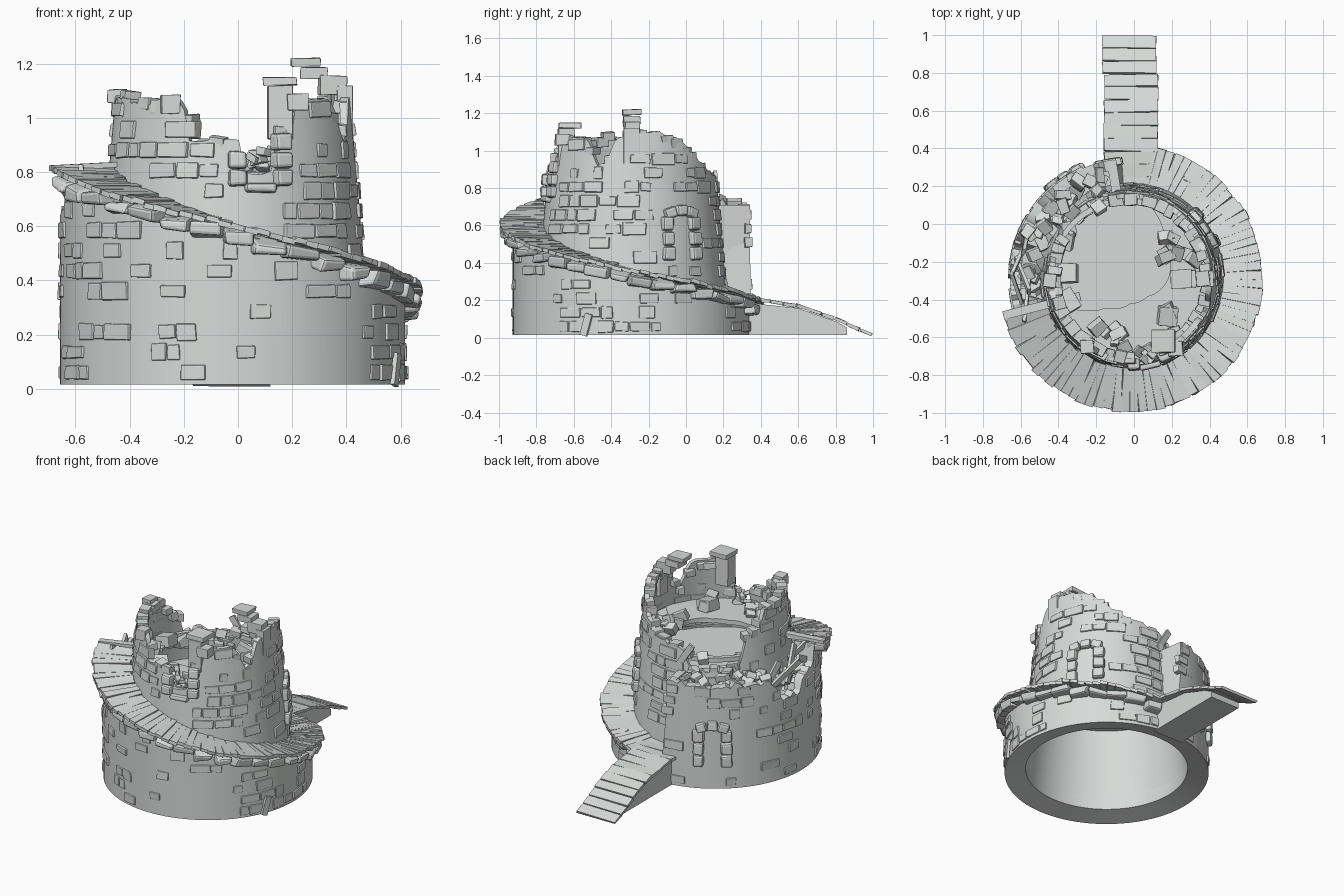
import bpy, bmesh, math, random
from mathutils import Matrix, Vector

random.seed(7)
if "Cube" in bpy.data.objects:
    bpy.data.objects.remove(bpy.data.objects["Cube"], do_unlink=True)

CX, CY = -0.02, -0.29
U = random.uniform

COLOUR = (0.68, 0.71, 0.69, 1)
STONE = bpy.data.materials.new("pale_stone")
STONE.use_nodes = True
STONE.diffuse_color = COLOUR
STONE.node_tree.nodes["Principled BSDF"].inputs["Base Color"].default_value = COLOUR


def finish(name, bm, bevel=0, smooth=False):
    bmesh.ops.recalc_face_normals(bm, faces=bm.faces)
    me = bpy.data.meshes.new(name)
    bm.to_mesh(me)
    bm.free()
    me.materials.append(STONE)
    ob = bpy.data.objects.new(name, me)
    bpy.context.collection.objects.link(ob)
    if bevel:
        mod = ob.modifiers.new("worn_edges", "BEVEL")
        mod.width, mod.segments = bevel, 2
    if smooth:
        bpy.ops.object.select_all(action="DESELECT")
        ob.select_set(True)
        bpy.context.view_layer.objects.active = ob
        bpy.ops.object.shade_smooth_by_angle(angle=math.radians(35))
    return ob


def lerp(table, a):
    for (a0, v0), (a1, v1) in zip(table, table[1:]):
        if a0 <= a <= a1:
            return v0 + (v1 - v0) * (a - a0) / (a1 - a0)
    return table[0][1] if a < table[0][0] else table[-1][1]


def wrap(a):
    return (a + 180) % 360 - 180


def at(az, r, z):
    """Frame on the tower: local x outward, y tangential, z up."""
    a = math.radians(az)
    return Matrix.Translation((CX + r * math.cos(a), CY + r * math.sin(a), z)) @ Matrix.Rotation(a, 4, "Z")


def block(bm, frame, size, rot=(0, 0, 0), taper=(1, 1), jitter=0):
    verts = bmesh.ops.create_cube(bm, size=1)["verts"]
    for v in verts:
        if v.co.x > 0:
            v.co.y *= taper[0]
            v.co.z *= taper[1]
        v.co = Vector([c * s + U(-jitter, jitter) for c, s in zip(v.co, size)])
    m = frame.copy()
    for ang, axis in zip(rot, "XYZ"):
        m = m @ Matrix.Rotation(ang, 4, axis)
    bmesh.ops.transform(bm, matrix=m, verts=verts)


def ring_wall(name, a0, a1, n, z0, top, r_out, r_in, lip=0):
    """Curved wall with an uneven top; closed when it spans the full circle."""
    bm = bmesh.new()
    full = a1 - a0 >= 360
    cols = []
    for i in range(n if full else n + 1):
        az = a0 + (a1 - a0) * i / n
        zt = top(wrap(az))
        pts = [(r_out(z0), z0), (r_out(zt), zt), (r_in(zt), zt), (r_in(z0), z0 + lip)]
        cols.append([bm.verts.new(at(az, r, z).translation) for r, z in pts])
    for i in range(n):
        p, q = cols[i], cols[(i + 1) % len(cols)]
        for k in range(4):
            bm.faces.new((p[k], q[k], q[(k + 1) % 4], p[(k + 1) % 4]))
    if not full:
        bm.faces.new(cols[0])
        bm.faces.new(cols[-1])
    return finish(name, bm, smooth=True)


# Height profiles around the tower
RAMP = [(-165, .82), (-135, .73), (-90, .605), (-45, .475), (0, .36), (45, .26), (85, .19)]
CREST = [(-180, 1.07), (-160, 1.08), (-140, 1.05), (-115, 1.07), (-112, .92), (-87, .92), (-85, .8),
         (-70, .8), (-68, .94), (-60, .96), (-57, 1.08), (-33, 1.06), (-24, .92), (-17, .94),
         (-13, 1.06), (15, 1.1), (33, 1.07), (50, .97), (70, .88), (98, .84), (106, .72),
         (142, .72), (150, .92), (163, .96), (166, 1.06), (180, 1.07)]
PARAPET = [(98, .72), (150, .7), (160, .65), (164, .56), (178, .55), (184, .66), (198, .7)]


def crest(a):
    return lerp(CREST, a)


def base_top(a):
    if a > 97 or a < -165:
        return min(.6, lerp(PARAPET, a % 360) - .02)
    return lerp(RAMP, a) - .025


def tower_r(z):
    return .525 - .085 * z


# Main walls
ring_wall("base_wall", -180, 180, 96, .015, base_top, lambda z: .637, lambda z: .505, .03)
ring_wall("tower_wall", -180, 180, 120, .12, lambda a: crest(a) + U(-.01, .01),
          tower_r, lambda z: .52 - .11 * z)
ring_wall("outer_parapet", 98, 198, 40, .5, lambda a: lerp(PARAPET, a % 360) + U(-.025, .025),
          lambda z: .637, lambda z: .58)
bm = bmesh.new()
block(bm, at(99, .55, .44), (.17, .05, .54))
finish("parapet_end_wall", bm)

# Broken upper floor and the lower floor beneath it
HOLE = [(-180, .4), (-160, .39), (-130, .2), (-90, .13), (-45, .13), (0, .2), (45, .26), (75, .4), (180, .41)]
floor = ring_wall("broken_floor", -180, 180, 72, .77, lambda a: .8, lambda z: .435, lambda z: .1)
for v in floor.data.vertices:
    d = Vector((v.co.x - CX, v.co.y - CY))
    if d.length < .2:
        az = math.degrees(math.atan2(d.y, d.x))
        v.co = at(az, lerp(HOLE, az), v.co.z).translation
bm = bmesh.new()
bmesh.ops.create_cone(bm, cap_ends=True, segments=48, radius1=.47, radius2=.47, depth=.02,
                      matrix=Matrix.Translation((CX, CY, .59)))
finish("lower_floor", bm)

# Openings: name, azimuth, sill height, height, wall radius, has a lintel
OPENINGS = [("ramp_door", 34, .41, .24, tower_r, True),
            ("lower_door", 123, .16, .25, lambda z: .637, True),
            ("front_window", -77, .745, .2, tower_r, False)]


def blocked(az, z):
    return any(abs(az - a) < 21 and z0 - .05 < z < z0 + h + .1 for _, a, z0, h, _, _ in OPENINGS)


# Scattered raised bricks
def bricks(name, z0, rows, r_of, lo, hi, density, lean, skip):
    bm = bmesh.new()
    for k in range(rows):
        z = z0 + k * .075
        az = -180 + U(0, 8)
        while az < 176:
            w = U(.05, .14)
            half = math.degrees(w / 2 / r_of(z))
            az += half
            a = wrap(az)
            if lo(a) + .05 < z < hi(a) - .035 and not skip(a, z) and random.random() < density:
                block(bm, at(az, r_of(z) - .012, z), (.04, w, U(.05, .074)), (0, -lean, 0), (.92, .88), .003)
            az += half + .006
    finish(name, bm, bevel=.004)


bricks("base_bricks", .06, 9, lambda z: .637, lambda a: -1,
       lambda a: lerp(PARAPET, a % 360) if a > 98 or a < -165 else base_top(a) - .02, .4, 0,
       lambda a, z: a > 95 and blocked(a, z))
bricks("tower_bricks", .28, 11, tower_r,
       lambda a: lerp(RAMP, a) if -165 < a < 98 else .6, crest, .55, .085,
       lambda a, z: a < 95 and blocked(a, z))

# Loose stones along the broken crest
bm = bmesh.new()
for i in range(44):
    az = i * 360 / 44 - 179 + U(-2, 2)
    if not -88 < az < -67:
        z = crest(az) + U(-.035, .002)
        block(bm, at(az, tower_r(z) - .034, z), (U(.055, .075), U(.04, .08), U(.035, .055)),
              (U(-.1, .1), U(-.1, .1), U(-.12, .12)), (.95, .95), .004)
finish("crest_stones", bm, bevel=.004)

# Tall broken pillars and the remains of an arch
bm = bmesh.new()
for x, y, z, sx, sy, sz in [
        (.155, -.64, 1.02, .09, .09, .2), (.155, -.62, 1.135, .125, .12, .03),
        (.25, -.29, 1.205, .11, .1, .03), (.28, -.29, 1.165, .1, .09, .04),
        (.35, -.29, 1.12, .1, .08, .07), (.395, -.29, 1.02, .055, .09, .2),
        (-.445, -.3, 1.08, .07, .07, .05), (-.25, -.65, 1.05, .07, .07, .07),
        (.22, -.66, 1.06, .08, .08, .06)]:
    block(bm, Matrix.Translation((x, y, z)), (sx, sy, sz), (0, 0, U(-.1, .1)), (1, 1), .003)
finish("broken_pillars", bm, bevel=.003)

# Spiral ramp: planks on top, rough rocks beneath the edge
bm = bmesh.new()
COUNT = 64
for i in range(COUNT):
    az = 84 - 247 * i / (COUNT - 1)
    block(bm, at(az, .584 + U(-.008, .008), lerp(RAMP, az) + U(-.004, .004)), (.236, .034, .02),
          (-.25, U(-.04, .04), U(-.04, .04)), (1.44, 1), .002)
finish("ramp_planks", bm)
bm = bmesh.new()
for i in range(24):
    az = 76 - 236 * i / 23
    block(bm, at(az, .642, lerp(RAMP, az) - .045 + U(-.008, .008)), (.1, U(.115, .15), .066),
          (U(-.2, 0), U(-.1, .25), U(-.12, .12)), (.85, .65), .012)
finish("ramp_rocks", bm, bevel=.012)

# Landing and plank bridge down to the ground
BRIDGE = [(.16, .205), (.4, .2), (.6, .17), (.8, .1), (1, .012)]
bm = bmesh.new()
for i in range(12):
    y = .215 + i * .068
    slope = math.atan2(lerp(BRIDGE, y + .03) - lerp(BRIDGE, y - .03), .06)
    block(bm, Matrix.Translation((-.02 + U(-.006, .006), y, lerp(BRIDGE, y))),
          (.285, .068, .018), (slope, 0, U(-.02, .02)), (1, 1), .003)
finish("bridge_planks", bm)
bm = bmesh.new()
side = [(.3, .015), (.86, .015), (.86, .055), (.8, .088), (.6, .158), (.3, .19)]
face = bm.faces.new([bm.verts.new((-.13, y, z)) for y, z in side])
ext = bmesh.ops.extrude_face_region(bm, geom=[face])["geom"]
bmesh.ops.translate(bm, vec=(.22, 0, 0), verts=[g for g in ext if isinstance(g, bmesh.types.BMVert)])
finish("bridge_support", bm)

# Stone frames of doors and the window
for name, az, z0, height, r_of, lintel in OPENINGS:
    bm = bmesh.new()
    for s in (-1, 1):
        rows = 3 if lintel or s > 0 else 2
        for k in range(rows):
            z = z0 + height * (k + .5) / 3
            a = az + s * math.degrees(.085 / r_of(z))
            block(bm, at(a, r_of(z), z), (.06, U(.066, .078), height / 3 - .002),
                  (0, -.06, 0), (.9, .92), .004)
    for k in (-1, 0, 1) if lintel else ():
        z = z0 + height + .03 - abs(k) * .014
        a = az + math.degrees(k * .068 / r_of(z))
        block(bm, at(a, r_of(z), z), (.06, .07, .062), (k * -.3, -.06, 0), (.92, .9), .004)
    if not lintel:
        block(bm, at(az, r_of(z0), z0 - .005), (.05, .12, .035), (0, -.06, 0), (.95, .9), .003)
    finish(name, bm, bevel=.012)

# Rubble between the walls, on the floor and in the window
bm = bmesh.new()


def rubble(n, a0, a1, r0, r1, z0, z1, s0, s1):
    for _ in range(n):
        block(bm, at(U(a0, a1), U(r0, r1), U(z0, z1)), (U(s0, s1), U(s0, s1), U(s0, s1) * .7),
              (U(-.5, .5), U(-.5, .5), U(-1, 1)), (1, 1), .004)


rubble(36, 105, 158, .46, .6, .62, .74, .04, .085)
rubble(14, 158, 196, .47, .58, .56, .64, .04, .08)
rubble(8, -135, -30, .27, .38, .81, .84, .04, .1)
rubble(7, 15, 60, .2, .36, .81, .87, .05, .1)
rubble(7, -83, -72, .38, .44, .8, .88, .03, .06)
rubble(4, 100, 150, .38, .43, .72, .8, .06, .09)
block(bm, at(175, .33, .83), (.1, .1, .07), (.1, .2, .1))
block(bm, at(-160, .36, .83), (.11, .12, .07), (.1, -.2, .2))
block(bm, at(-45, .28, .83), (.1, .1, .07), (0, .2, .7))
finish("rubble", bm, bevel=.004)

# Fallen boards
bm = bmesh.new()
for az, r, z, length, tilt, turn in [
        (160, .59, .7, .2, .9, .1), (170, .6, .69, .24, .6, -.2), (178, .57, .72, .26, .8, .3),
        (186, .6, .73, .22, -.5, .2), (192, .56, .77, .24, .35, -.3), (100, .46, .8, .2, 1, 0),
        (-22, .65, .07, .12, 1.3, 0)]:
    block(bm, at(az, r, z), (.018, length, .04), (tilt, 0, turn))
block(bm, at(-163, .49, .825), (.42, .045, .02), (0, .05, -.05))
finish("fallen_boards", bm)
